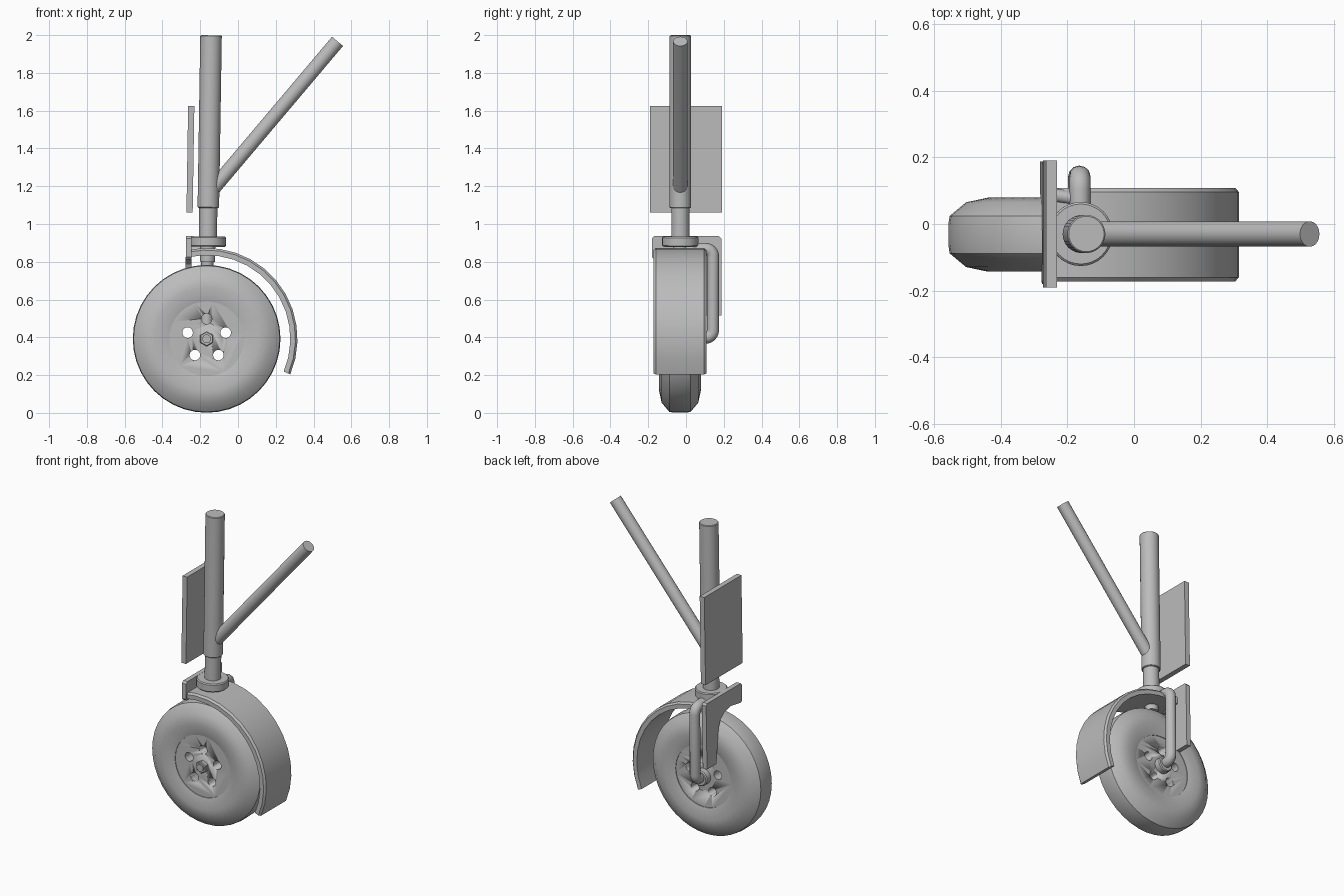
import bpy, bmesh, math
from mathutils import Vector

if "Cube" in bpy.data.objects:
    bpy.data.objects.remove(bpy.data.objects["Cube"])

WX, WY, WZ = -0.166, -0.032, 0.392      # wheel centre
TILT = 0.0157                           # slight lean of the leg

grey = bpy.data.materials.new("plain grey")
grey.diffuse_color = (0.5, 0.5, 0.5, 1)
grey.use_nodes = True
grey.node_tree.nodes["Principled BSDF"].inputs["Base Color"].default_value = grey.diffuse_color


def axis(z):
    """Point on the leaning leg axis at height z."""
    return Vector((WX + (z - WZ) * TILT - 0.002, -0.03, z))


def finish(name, bm, smooth=True, angle=32):
    bmesh.ops.recalc_face_normals(bm, faces=bm.faces)
    me = bpy.data.meshes.new(name)
    bm.to_mesh(me)
    bm.free()
    ob = bpy.data.objects.new(name, me)
    bpy.context.collection.objects.link(ob)
    me.materials.append(grey)
    bpy.ops.object.select_all(action='DESELECT')
    ob.select_set(True)
    bpy.context.view_layer.objects.active = ob
    if smooth:
        bpy.ops.object.shade_smooth_by_angle(angle=math.radians(angle))
    return ob


def rod(name, a, b, r, sides=32, chamfer=0.0, smooth=True):
    a, b = Vector(a), Vector(b)
    bm = bmesh.new()
    bmesh.ops.create_cone(bm, cap_ends=True, segments=sides, radius1=r, radius2=r, depth=(b - a).length)
    if chamfer:
        rims = [e for e in bm.edges if any(len(f.verts) > 4 for f in e.link_faces)]
        bmesh.ops.bevel(bm, geom=rims, offset=chamfer, segments=1, affect='EDGES')
    bm.transform((b - a).to_track_quat('Z', 'Y').to_matrix().to_4x4())
    bmesh.ops.translate(bm, verts=bm.verts, vec=(a + b) / 2)
    return finish(name, bm, smooth)


def sweep(name, profile, a0, a1, steps, angle=32):
    """Turn a closed (radius, width) profile about the wheel axle."""
    full = abs(a1 - a0) >= 360
    bm = bmesh.new()
    rings = []
    for i in range(steps if full else steps + 1):
        t = math.radians(a0 + (a1 - a0) * i / steps)
        rings.append([bm.verts.new((WX + r * math.cos(t), WY + w, WZ + r * math.sin(t))) for r, w in profile])
    n = len(profile)
    for i in range(steps):
        p, q = rings[i], rings[(i + 1) % len(rings)]
        for j in range(n):
            k = (j + 1) % n
            bm.faces.new((p[j], p[k], q[k], q[j]))
    if not full:
        bm.faces.new(rings[0])
        bm.faces.new(rings[-1])
    return finish(name, bm, True, angle)


def plate(name, outline, thickness):
    """Leaning plate across the leg; outline holds (y, z) points."""
    bm = bmesh.new()
    vs = [bm.verts.new((-0.277 + (z - 0.8) * TILT, y, z)) for y, z in outline]
    f = bm.faces.new(vs)
    new = bmesh.ops.extrude_face_region(bm, geom=[f])['geom']
    bmesh.ops.translate(bm, verts=[v for v in new if isinstance(v, bmesh.types.BMVert)], vec=(thickness, 0, 0))
    return finish(name, bm, False)


# Tyre
half = [(0.198, 0.092), (0.272, 0.111), (0.338, 0.097), (0.387, 0.056)]
sweep("tyre", half + [(0.391, 0.03)] + [(0.391, -0.03)] + [(r, -w) for r, w in reversed(half)], 0, 360, 40)

# Rim with five round through holes
rim = rod("rim", (WX, WY - 0.088, WZ), (WX, WY + 0.088, WZ), 0.2, 40)
for i in range(5):
    t = math.radians(90 + 72 * i)
    x, z = WX + 0.106 * math.cos(t), WZ + 0.106 * math.sin(t)
    cutter = rod("hole_cutter", (x, WY - 0.2, z), (x, WY + 0.2, z), 0.028, 20)
    mod = rim.modifiers.new("hole", 'BOOLEAN')
    mod.operation = 'DIFFERENCE'
    mod.solver = 'EXACT'
    mod.object = cutter
    bpy.context.view_layer.objects.active = rim
    bpy.ops.object.modifier_apply(modifier=mod.name)
    bpy.data.objects.remove(cutter)

# Axle, nut and rear hub
rod("axle_nut", (WX, WY - 0.112, WZ), (WX, WY - 0.085, WZ), 0.04, 6, 0.004, False)
rod("axle_end", (WX, WY - 0.122, WZ), (WX, WY - 0.085, WZ), 0.023, 20)
rod("rear_hub", (WX, WY + 0.08, WZ), (WX, WY + 0.13, WZ), 0.05, 24, 0.006)

# Mudguard with chamfered outer edges
sweep("mudguard", [(0.443, -0.14), (0.47, -0.14), (0.481, -0.128), (0.481, 0.128), (0.47, 0.14), (0.443, 0.14)],
      103, -23, 12, 25)

# Leg: outer tube, sliding piston, collar and stub
rod("outer_leg", axis(1.085), axis(1.999), 0.057, 32, 0.004)
rod("piston", axis(0.9), axis(1.12), 0.048)
rod("collar", axis(0.88), axis(0.934), 0.096, 32, 0.006)
rod("collar_stub", axis(0.80), axis(0.89), 0.04)

# Diagonal brace
rod("side_brace", (-0.132, -0.03, 1.187), (0.527, -0.03, 1.967), 0.038)

# Bent fork pipe from collar to hub, with rounded bends
R, yo, zt, zb = 0.04, 0.143, 0.868, 0.398
path = [(-0.03, zt)]
path += [(yo - R + R * math.sin(a), zt - R + R * math.cos(a)) for a in [math.pi / 12 * i for i in range(7)]]
path += [(yo - R + R * math.cos(a), zb + R - R * math.sin(a)) for a in [math.pi / 12 * i for i in range(7)]]
path += [(0.06, zb)]
cu = bpy.data.curves.new("fork_pipe", 'CURVE')
cu.dimensions = '3D'
cu.bevel_depth = 0.032
cu.bevel_resolution = 4
cu.use_fill_caps = True
sp = cu.splines.new('POLY')
sp.points.add(len(path) - 1)
for p, (y, z) in zip(sp.points, path):
    p.co = (WX + (z - zb) * TILT * 0.5, y, z, 1)
tmp = bpy.data.objects.new("pipe_path", cu)
bpy.context.collection.objects.link(tmp)
bpy.context.view_layer.update()
bm = bmesh.new()
bm.from_mesh(tmp.evaluated_get(bpy.context.evaluated_depsgraph_get()).to_mesh())
bpy.data.objects.remove(tmp)
bmesh.ops.remove_doubles(bm, verts=bm.verts, dist=0.0001)
finish("fork_pipe", bm, True, 40)

# Upper door, and lower door shaped around the tyre
plate("upper_door", [(-0.19, 1.06), (0.19, 1.06), (0.19, 1.625), (-0.19, 1.625)], 0.033)
plate("lower_door", [(0.175, 0.936), (-0.168, 0.936), (-0.18, 0.924), (-0.18, 0.825), (-0.168, 0.812),
                     (-0.06, 0.83), (0.0, 0.815), (0.04, 0.785), (0.065, 0.735), (0.09, 0.515),
                     (0.187, 0.515), (0.187, 0.924)], 0.03)

# Bracket tying the lower door to the pipe
rod("door_bracket", (-0.26, 0.09, 0.862), (-0.17, 0.075, 0.862), 0.02, 12)
